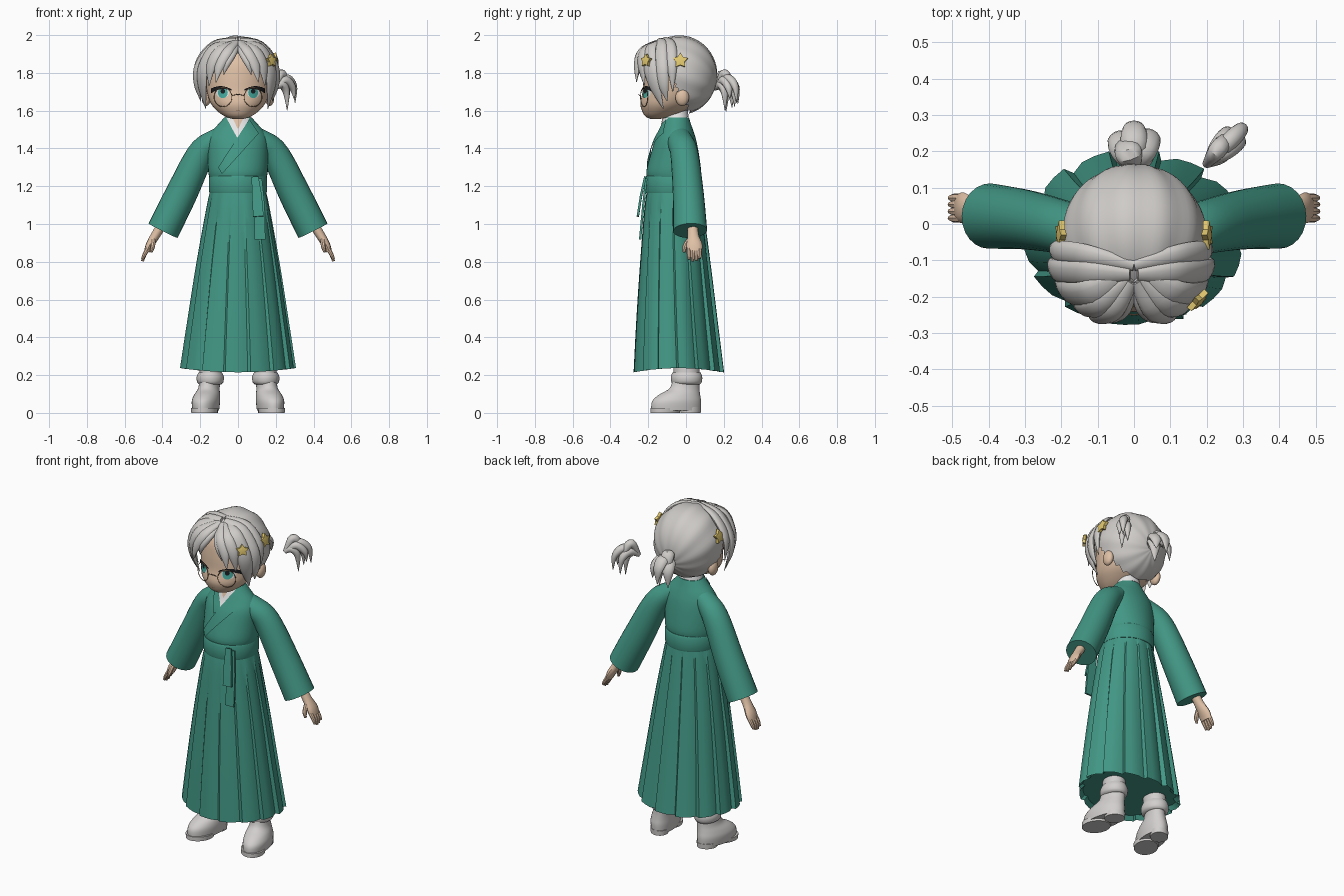
import bpy, bmesh, math
from mathutils import Vector, Matrix

if "Cube" in bpy.data.objects:
    bpy.data.objects.remove(bpy.data.objects["Cube"], do_unlink=True)


def material(name, *rgb):
    m = bpy.data.materials.new(name)
    m.use_nodes = True
    m.diffuse_color = (*rgb, 1)
    m.node_tree.nodes["Principled BSDF"].inputs["Base Color"].default_value = (*rgb, 1)
    return m


TEAL = material("teal cloth", .055, .31, .235)
HAIR = material("silver hair", .62, .60, .58)
SKIN = material("skin", .74, .53, .38)
BOOT = material("boot grey", .64, .62, .61)
WHITE = material("white", .8, .8, .8)
GOLD = material("gold", .76, .58, .16)
BLACK = material("black", .012, .012, .015)
IRIS = material("iris green", .06, .40, .34)
FRAME = material("frame brown", .34, .22, .12)


def finish(name, bm, mat, angle=40, front=False):
    bmesh.ops.remove_doubles(bm, verts=bm.verts, dist=.00005)
    bmesh.ops.recalc_face_normals(bm, faces=bm.faces)
    if front and sum(f.normal.y for f in bm.faces) > 0:
        bmesh.ops.reverse_faces(bm, faces=bm.faces)
    me = bpy.data.meshes.new(name)
    bm.to_mesh(me)
    bm.free()
    me.materials.append(mat)
    ob = bpy.data.objects.new(name, me)
    bpy.context.collection.objects.link(ob)
    bpy.ops.object.select_all(action='DESELECT')
    ob.select_set(True)
    bpy.context.view_layer.objects.active = ob
    bpy.ops.object.shade_smooth_by_angle(angle=math.radians(angle))


def spline(rows, steps=5):
    """Smooth curve through rows of numbers."""
    out, last = [], len(rows) - 1
    for i in range(last):
        near = list(zip(rows[max(i - 1, 0)], rows[i], rows[i + 1], rows[min(i + 2, last)]))
        for s in range(steps):
            t = s / steps
            out.append([.5 * (2 * b + (c - a) * t + (2 * a - 5 * b + 4 * c - d) * t * t
                              + (3 * b - a - 3 * c + d) * t ** 3) for a, b, c, d in near])
    return out + [list(rows[-1])]


def skin_rings(name, rings, mat, angle=40, caps=True):
    bm = bmesh.new()
    rv = [[bm.verts.new(p) for p in r] for r in rings]
    n = len(rv[0])
    for a, b in zip(rv, rv[1:]):
        for i in range(n):
            bm.faces.new((a[i], a[(i + 1) % n], b[(i + 1) % n], b[i]))
    if caps:
        bm.faces.new(rv[0])
        bm.faces.new(rv[-1])
    finish(name, bm, mat, angle)


def loft(name, rows, mat, n=36, lean=0, tilt=0):
    """Stack ellipses given as (z, cx, cy, rx, ry)."""
    rings = []
    for z, cx, cy, rx, ry in rows:
        ring = []
        for i in range(n):
            a = math.tau * i / n
            y = cy + ry * math.sin(a)
            ring.append((cx + rx * math.cos(a) + lean * y, y, z + tilt * (y - cy)))
        rings.append(ring)
    skin_rings(name, rings, mat)


def sweep(name, pts, widths, thick, mat, hint=None, centre=None, n=12):
    """Sweep an ellipse along pts; thickness points along hint or away from centre."""
    rows = spline([(*p, w, t) for p, w, t in zip(pts, widths, thick)], 1 if n == 4 else 5)
    rings = []
    for i, r in enumerate(rows):
        p = Vector(r[:3])
        tan = (Vector(rows[min(i + 1, len(rows) - 1)][:3]) - Vector(rows[max(i - 1, 0)][:3])).normalized()
        side = tan.cross(Vector(hint) if hint else p - Vector(centre)).normalized()
        nor = side.cross(tan)
        k, off = (math.sqrt(2), math.pi / 4) if n == 4 else (1, 0)
        rings.append([p + side * max(r[3], .001) * k * math.cos(math.tau * j / n + off)
                      + nor * max(r[4], .001) * k * math.sin(math.tau * j / n + off) for j in range(n)])
    skin_rings(name, rings, mat)


def front_y(rows, x, z):
    rows = sorted(rows)
    for a, b in zip(rows, rows[1:]):
        if a[0] <= z <= b[0]:
            t = (z - a[0]) / (b[0] - a[0])
            _, cx, cy, rx, ry = [p + (q - p) * t for p, q in zip(a, b)]
            return cy - ry * math.sqrt(max(0, 1 - ((x - cx) / rx) ** 2))
    return rows[-1][2]


def patch(name, fn, rows, off, mat, nu=20, nv=4):
    """Thin painted plate lying on the front of a loft."""
    bm = bmesh.new()
    grid = []
    for i in range(nu + 1):
        pts = [fn(i / nu, j / nv) for j in range(nv + 1)]
        grid.append([bm.verts.new((x, front_y(rows, x, z) - off, z)) for x, z in pts])
    for a, b in zip(grid, grid[1:]):
        for j in range(nv):
            bm.faces.new((a[j], b[j], b[j + 1], a[j + 1]))
    finish(name, bm, mat, front=True)


def oval(cx, cz, rx, rz):
    return lambda u, v: (cx + rx * v * math.cos(math.tau * u), cz + rz * v * math.sin(math.tau * u))


def quad(a, b, c, d):
    def fn(u, v):
        p = Vector(a).lerp(Vector(b), u)
        return p.lerp(Vector(d).lerp(Vector(c), u), v)
    return fn


def ball(name, loc, radii, mat):
    bm = bmesh.new()
    bmesh.ops.create_uvsphere(bm, u_segments=20, v_segments=14, radius=1,
                              matrix=Matrix.Translation(loc) @ Matrix.Diagonal((*radii, 1)))
    finish(name, bm, mat)


# Head and face
face = spline([(1.555, 0, -.165, .025, .02), (1.57, 0, -.145, .07, .07), (1.60, 0, -.12, .112, .113),
               (1.64, 0, -.095, .145, .147), (1.70, 0, -.07, .165, .16), (1.78, 0, -.065, .172, .16),
               (1.86, 0, -.065, .16, .145), (1.93, 0, -.06, .11, .10)], 4)
loft("head", face, SKIN)
loft("neck", [(1.48, 0, -.055, .05, .05), (1.62, 0, -.055, .048, .05)], SKIN)
for s, tag in ((1, "left"), (-1, "right")):
    ball(tag + "_ear", (s * .168, -.02, 1.67), (.024, .036, .045), SKIN)
    patch(tag + "_eye_white", oval(s * .082, 1.695, .034, .028), face, .003, WHITE)
    patch(tag + "_iris", oval(s * .08, 1.695, .026, .029), face, .005, IRIS)
    patch(tag + "_pupil", oval(s * .08, 1.703, .012, .013), face, .007, BLACK)
    patch(tag + "_lash", lambda u, v: (s * (.035 + .108 * u), 1.706 + .024 * math.sin(math.pi * (.1 + .75 * u))
                                       - .018 * v * (.4 + u)), face, .009, BLACK)
    # Spectacle rim
    turn = Matrix.Translation((s * .08, -.222, 1.672)) @ Matrix.Rotation(s * .38, 4, 'Z')
    rings = []
    for i in range(33):
        d = Vector((math.cos(math.tau * i / 32), 0, math.sin(math.tau * i / 32)))
        rings.append([turn @ (d * (.051 + .002 * math.cos(a)) + Vector((0, .002 * math.sin(a), 0)))
                      for a in (math.tau * k / 8 for k in range(8))])
    skin_rings(tag + "_spectacle_rim", rings, FRAME, caps=False)
sweep("spectacle_bridge", [(-.03, -.243, 1.68), (0, -.25, 1.686), (.03, -.243, 1.68)],
      [.002] * 3, [.002] * 3, FRAME, hint=(0, 0, 1), n=8)
patch("mouth", oval(0, 1.603, .012, .0015), face, .003, FRAME)

# Hair cap, with shallow strands gathered at the back
bm = bmesh.new()
bmesh.ops.create_uvsphere(bm, u_segments=66, v_segments=30, radius=1)
for v in bm.verts:
    v.co *= 1 + .014 * math.cos(11 * math.atan2(v.co.y, v.co.x)) * math.hypot(v.co.x, v.co.y)
bm.transform(Matrix.Translation((0, -.035, 1.788)) @ Matrix.Diagonal((.198, .2, .209, 1))
             @ Matrix.Rotation(math.radians(-111), 4, 'X'))
bare = []
for f in bm.faces:
    c = f.calc_center_median()
    if c.z < 1.9 and c.y < -.01 - .5 * (c.z - 1.65):
        bare.append(f)
bmesh.ops.delete(bm, geom=bare, context='FACES')
finish("hair_cap", bm, HAIR, 60)

# Curtain fringe
CENTRE = (0, -.04, 1.78)
fringe = [
    ([(.0, -.17, 1.95), (.025, -.23, 1.905), (.055, -.255, 1.85), (.07, -.255, 1.79)], .022),
    ([(.005, -.16, 1.965), (.05, -.235, 1.915), (.09, -.256, 1.84), (.108, -.262, 1.75)], .030),
    ([(.01, -.15, 1.965), (.085, -.22, 1.92), (.13, -.232, 1.84), (.142, -.22, 1.73)], .033),
    ([(.02, -.135, 1.965), (.11, -.19, 1.93), (.168, -.19, 1.83), (.175, -.165, 1.73), (.158, -.12, 1.61)], .042),
    ([(.01, -.14, 1.975), (.115, -.135, 1.945), (.192, -.13, 1.84), (.2, -.12, 1.74), (.182, -.1, 1.65)], .036),
    ([(.0, -.115, 1.98), (.12, -.085, 1.95), (.198, -.075, 1.84), (.195, -.07, 1.70)], .03)]
for s, tag in ((1, "left"), (-1.08, "right")):
    for k, (pts, w) in enumerate(fringe):
        taper = [.5, 1, 1, .85, .05] if len(pts) == 5 else [.5, 1, .95, .05]
        sweep(f"{tag}_fringe_lock_{k}", [(x * s, y, z) for x, y, z in pts],
              [w * t for t in taper], [.018 * t for t in taper], HAIR, centre=CENTRE)


# Hair tails: one at the back of the head, one off to the left
def tail(name, base, turn, spread, reach, width):
    rot = Matrix.Rotation(turn, 3, 'Z')
    base = Vector(base)
    shapes = [(0, 1, .03, -.08), (-1, .75, .01, -.10), (1, .8, .02, -.06), (-.5, .6, .055, -.02), (.6, .5, .0, -.12)]
    for k, (s, out, rise, drop) in enumerate(shapes):
        pts = [(0, 0, 0), (s * spread * .5, reach * out * .5, rise + .02),
               (s * spread * .9, reach * out * .92, rise - .02), (s * spread, reach * out, drop)]
        sweep(f"{name}_lock_{k}", [base + rot @ Vector(p) for p in pts],
              [width * .5, width, width * .85, .001], [.012, .024, .018, .001], HAIR,
              centre=base + Vector((0, 0, -.15)))


tail("back_tail", (0, .15, 1.715), 0, .05, .125, .036)
tail("side_tail", (.2, .165, 1.72), -math.pi / 4, .022, .145, .024)


# Star clips with a thick rim and softly raised faces
def star(name, loc, facing, r):
    bm = bmesh.new()
    rims = [[bm.verts.new((r * (1 - .42 * (i % 2)) * math.sin(math.pi * i / 5),
                           r * (1 - .42 * (i % 2)) * math.cos(math.pi * i / 5), h)) for i in range(10)]
            for h in (-.01, .006)]
    for rim, h in zip(rims, (-.012, .012)):
        tip = bm.verts.new((0, 0, h))
        for i in range(10):
            bm.faces.new((rim[i], rim[(i + 1) % 10], tip))
    for i in range(10):
        j = (i + 1) % 10
        bm.faces.new((rims[0][i], rims[0][j], rims[1][j], rims[1][i]))
    bm.transform(Matrix.Translation(loc) @ Vector(facing).to_track_quat('Z', 'Y').to_matrix().to_4x4())
    finish(name, bm, GOLD, 30)


star("left_star", (.203, -.03, 1.865), (1, 0, .2), .042)
star("right_star", (-.203, -.03, 1.865), (-1, 0, .2), .042)
star("front_star", (.178, -.212, 1.865), (.72, -.68, .15), .036)

# Robe bodice, collar and crossed lapels
body = spline([(1.24, 0, -.065, .15, .14), (1.28, 0, -.065, .158, .145), (1.36, 0, -.06, .16, .13),
               (1.44, 0, -.055, .158, .11), (1.49, 0, -.05, .138, .09), (1.53, 0, -.05, .103, .076),
               (1.565, 0, -.05, .072, .065)], 4)
loft("bodice", body, TEAL)
loft("inner_collar", [(1.545, 0, -.052, .072, .066), (1.585, 0, -.052, .062, .06)], WHITE, tilt=.35)
patch("collar_white", quad((-.06, 1.56), (.06, 1.56), (.004, 1.452), (-.004, 1.452)), body, .004, WHITE, 10, 10)
patch("neck_opening", quad((-.03, 1.563), (.03, 1.563), (.002, 1.505), (-.002, 1.505)), body, .007, SKIN, 10, 8)
patch("under_lapel", quad((-.06, 1.555), (-.085, 1.535), (-.04, 1.41), (0, 1.45)), body, .007, TEAL, 4, 12)
patch("over_lapel", quad((.06, 1.555), (.11, 1.48), (-.085, 1.265), (-.105, 1.30)), body, .009, TEAL, 4, 16)

# Waistband and pleated skirt
loft("waistband", [(1.165, 0, -.065, .151, .147), (1.175, 0, -.065, .154, .15),
                   (1.245, 0, -.065, .154, .15), (1.255, 0, -.065, .149, .145)], TEAL)
skirt_rows = spline([(1.175, 0, -.065, .147, .142, .008), (1.08, 0, -.065, .166, .155, .02),
                     (.8, 0, -.058, .214, .183, .035), (.5, 0, -.05, .258, .21, .045),
                     (.215, 0, -.04, .296, .234, .05)], 3)
skirt_rows.append((.24, 0, -.04, .275, .215, .05))
PLEATS = 14
rings = []
for z, cx, cy, rx, ry, amp in skirt_rows:
    ring = []
    for k in range(PLEATS):
        for part, push in ((0, 1), (.3, .75), (.6, .4), (.9, -1)):
            a = math.tau * (k + part) / PLEATS
            m = 1 + amp * push * (.75 + .25 * math.sin(a))
            # The hem rises a little towards the sides
            lift = .022 * math.cos(a) ** 2 * max(0, 1 - (z - .215) / .3)
            ring.append((rx * m * math.cos(a), cy + ry * m * math.sin(a), z + lift))
    rings.append(ring)
skin_rings("pleated_skirt", rings, TEAL, 30)

# Hanging sash
sweep("sash_long_end", [(.105, -.21, 1.24), (.115, -.226, 1.1), (.116, -.243, .918)],
      [.022, .026, .029], [.006] * 3, TEAL, hint=(0, -1, 0), n=4)
sweep("sash_short_end", [(.09, -.216, 1.25), (.1, -.238, 1.15), (.108, -.255, 1.04)],
      [.018, .026, .028], [.006] * 3, TEAL, hint=(0, -1, 0), n=4)

# Arms, hands and boots
for s, tag in ((1, "left"), (-1, "right")):
    out = (s * .88, 0, .47)
    sweep(tag + "_sleeve", [(s * .05, -.045, 1.48), (s * .13, -.03, 1.435), (s * .2, -.008, 1.365),
                            (s * .3, .012, 1.16), (s * .397, .022, .965)],
          [.055, .068, .074, .082, .09], [.048, .062, .074, .084, .086], TEAL, hint=out, n=24)
    sweep(tag + "_hand", [(s * .40, .035, 1.0), (s * .437, .038, .94), (s * .467, .044, .89), (s * .482, .044, .855)],
          [.028, .030, .042, .040], [.026, .024, .021, .015], SKIN, hint=out)
    for k, (drop, y) in enumerate(((.010, .016), (0, .035), (.003, .054), (.014, .072))):
        sweep(f"{tag}_finger_{k}", [(s * .474, y, .875), (s * .494, y, .84), (s * .506, y, .803 + drop)],
              [.012, .012, .007], [.012, .011, .007], SKIN, hint=out, n=8)
    sweep(tag + "_thumb", [(s * .448, .015, .915), (s * .452, -.006, .88), (s * .46, -.01, .85)],
          [.014, .013, .007], [.014, .012, .007], SKIN, hint=out, n=8)
    # Separate heel and front sole, then the upper
    loft(tag + "_boot_heel", [(0, s * .163, .025, .052, .053), (.03, s * .163, .025, .054, .055)], BOOT, lean=-s * .14)
    loft(tag + "_boot_sole", [(0, s * .163, -.11, .068, .078), (.025, s * .163, -.108, .071, .08)], BOOT, lean=-s * .14)
    loft(tag + "_boot", spline([(.012, s * .163, -.053, .068, .131), (.06, s * .163, -.05, .073, .13),
                                (.095, s * .159, -.035, .067, .11), (.13, s * .153, -.008, .056, .079),
                                (.18, s * .148, .0, .054, .07)], 4), BOOT, lean=-s * .14)
    loft(tag + "_boot_cuff", spline([(.15, s * .147, .003, .056, .07), (.162, s * .147, .003, .069, .08),
                                     (.19, s * .147, .003, .072, .083), (.215, s * .147, .003, .062, .074)], 3), BOOT)
    loft(tag + "_leg", [(.2, s * .147, .003, .058, .068), (.32, s * .14, 0, .06, .068)], BOOT)
